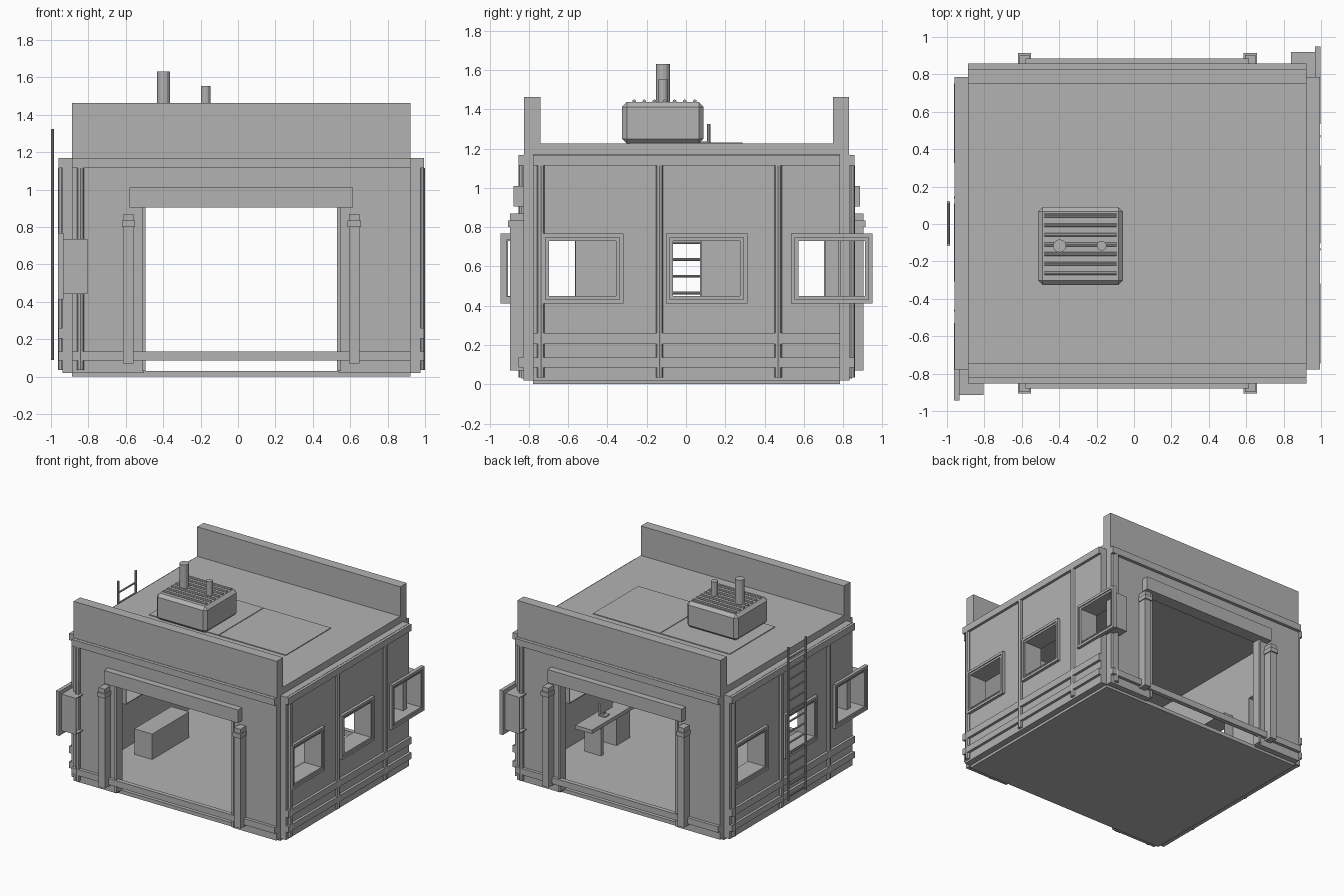
import bpy, bmesh, math
from mathutils import Matrix, Vector

if "Cube" in bpy.data.objects:
    bpy.data.objects.remove(bpy.data.objects["Cube"])

CENTRE = Vector((0.0175, 0.003, 0))     # axis of the building's half-turn symmetry
grey = bpy.data.materials.new("plain grey")
grey.diffuse_color = (0.45, 0.45, 0.45, 1)
grey.use_nodes = True
grey.node_tree.nodes["Principled BSDF"].inputs["Base Color"].default_value = grey.diffuse_color


def finish(name, bm, twin):
    if twin:                            # repeat the part turned 180 degrees
        geo = bmesh.ops.duplicate(bm, geom=bm.verts[:] + bm.edges[:] + bm.faces[:])["geom"]
        vs = [g for g in geo if isinstance(g, bmesh.types.BMVert)]
        bmesh.ops.rotate(bm, verts=vs, cent=(0, 0, 0), matrix=Matrix.Rotation(math.pi, 3, 'Z'))
    bmesh.ops.translate(bm, verts=bm.verts[:], vec=CENTRE)
    me = bpy.data.meshes.new(name)
    bm.to_mesh(me)
    bm.free()
    me.materials.append(grey)
    ob = bpy.data.objects.new(name, me)
    bpy.context.collection.objects.link(ob)
    return ob


def boxes(name, items, twin=False, bevel=0):
    """items: (x0, x1, y0, y1, z0, z1)"""
    bm = bmesh.new()
    for x0, x1, y0, y1, z0, z1 in items:
        m = Matrix.Translation(((x0 + x1) / 2, (y0 + y1) / 2, (z0 + z1) / 2)) @ \
            Matrix.Diagonal((x1 - x0, y1 - y0, z1 - z0, 1))
        bmesh.ops.create_cube(bm, size=1, matrix=m)
    if bevel:
        bmesh.ops.bevel(bm, geom=bm.edges[:], offset=bevel, segments=1, affect='EDGES')
    return finish(name, bm, twin)


def rods(name, items, sides=8, twin=False):
    """items: (start, end, radius)"""
    bm = bmesh.new()
    for a, b, r in items:
        a, b = Vector(a), Vector(b)
        d = b - a
        m = Matrix.Translation((a + b) / 2) @ d.to_track_quat('Z', 'Y').to_matrix().to_4x4()
        bmesh.ops.create_cone(bm, cap_ends=True, segments=sides, radius1=r, radius2=r,
                              depth=d.length, matrix=m)
    return finish(name, bm, twin)


def ring(x0, x1, y, hw, z0, z1, t):
    """four bars framing a window opening in a side wall, growing outward by t"""
    return [(x0, x1, y - hw - t, y + hw + t, z0 - t, z0),
            (x0, x1, y - hw - t, y + hw + t, z1, z1 + t),
            (x0, x1, y - hw - t, y - hw, z0, z1),
            (x0, x1, y + hw, y + hw + t, z0, z1)]


# floor, roof slab and parapets
boxes("floor", [(-.905, .905, -.782, .782, 0, .03)])
boxes("roof_slab", [(-.905, .905, -.827, .827, 1.17, 1.225)])
boxes("parapet", [(-.905, .905, -.827, -.745, 1.225, 1.463)], True)

# front and back walls with wide openings
boxes("front_and_back_wall", [(-.905, -.52, -.83, -.782, .02, 1.17),
                              (.52, .905, -.83, -.782, .02, 1.17),
                              (-.52, .52, -.83, -.782, .905, 1.17)], True)
boxes("door_jamb", [(s * .522 - .01, s * .522 + .01, -.842, -.77, .03, .905)
                    for s in (-1, 1)], True)
boxes("door_lintel", [(-.598, .598, -.882, -.83, .905, 1.01)], True)
boxes("front_trim", [(-.905, .905, -.855, -.82, 1.115, 1.168),
                     (-.905, .905, -.855, -.82, .085, .135)], True)

# door columns with stepped caps
cols = []
for s in (-.604, .604):
    cols += [(s - .028, s + .028, -.9, -.83, .07, .8),
             (s - .035, s + .035, -.91, -.83, .8, .835),
             (s - .027, s + .027, -.9, -.83, .835, .87)]
boxes("door_column", cols, True)

# side walls, pieced around the window openings
WIN = (-.53, .102, .739)
HW, Z0, Z1 = .17, .45, .73
wall = [(.905, .957, -.782, .782, .02, Z0), (.905, .957, -.782, .782, Z1, 1.17)]
start = -.782
for w in WIN:
    wall.append((.905, .957, start, w - HW, Z0, Z1))
    start = w + HW
boxes("side_wall", wall, True)
boxes("side_trim", [(.94, .978, -.782, .782, a, b)
                    for a, b in ((1.115, 1.168), (.205, .26), (.085, .135))], True)

# windows: deep reveal, flat frame and raised rim
frames = []
for w in WIN:
    frames += ring(.822, .975, w, HW, Z0, Z1, .007)
    frames += ring(.95, .972, w, HW, Z0, Z1, .022)
    frames += ring(.95, .98, w, HW + .018, Z0 - .018, Z1 + .018, .02)
boxes("window_frame", frames, True)

# vertical pipes on the walls
pipes = [((.962, y, .035), (.962, y, 1.115), .019) for y in (-.742, -.138, .466)]
pipes.append(((-.86, -.838, .035), (-.86, -.838, 1.115), .019))
rods("wall_pipe", pipes, 8, True)

# ladder on the left side
rails = [((-1.009, y, .09), (-1.009, y, 1.325), .0085) for y in (-.113, .113)]
rungs = [((-1.009, -.113, .125 + i * .085), (-1.009, .113, .125 + i * .085), .007)
         for i in range(14)]
rods("ladder", rails + rungs)

# thin roof plates and the ventilation unit
boxes("roof_plate", [(-.61, .008, -.29, .285, 1.225, 1.231),
                     (.014, .61, -.29, .285, 1.225, 1.231)])
boxes("vent_unit", [(-.53, -.077, -.328, .087, 1.226, 1.437)], bevel=.024)
rods("vent_slat", [((-.497, -.267 + i * .0515, 1.44), (-.11, -.267 + i * .0515, 1.44), .01)
                   for i in range(7)])
rods("tall_exhaust_pipe", [((-.415, -.12, 1.42), (-.415, -.12, 1.632), .035)], 12)
rods("short_exhaust_pipe", [((-.19, -.12, 1.42), (-.19, -.12, 1.553), .026)], 12)

# furniture inside, hidden behind the door piers
boxes("storage_box", [(-.79, -.63, -.22, .25, .03, .235)])
boxes("desk", [(.615, .765, -.29, .29, .26, .29),
               (.625, .775, .13, .16, .03, .26),
               (.635, .765, -.22, -.05, .03, .26)])
boxes("desk_screen", [(.66, .72, .0, .06, .29, .3),
                      (.685, .7, .02, .04, .3, .34),
                      (.67, .685, -.05, .11, .33, .42)])
